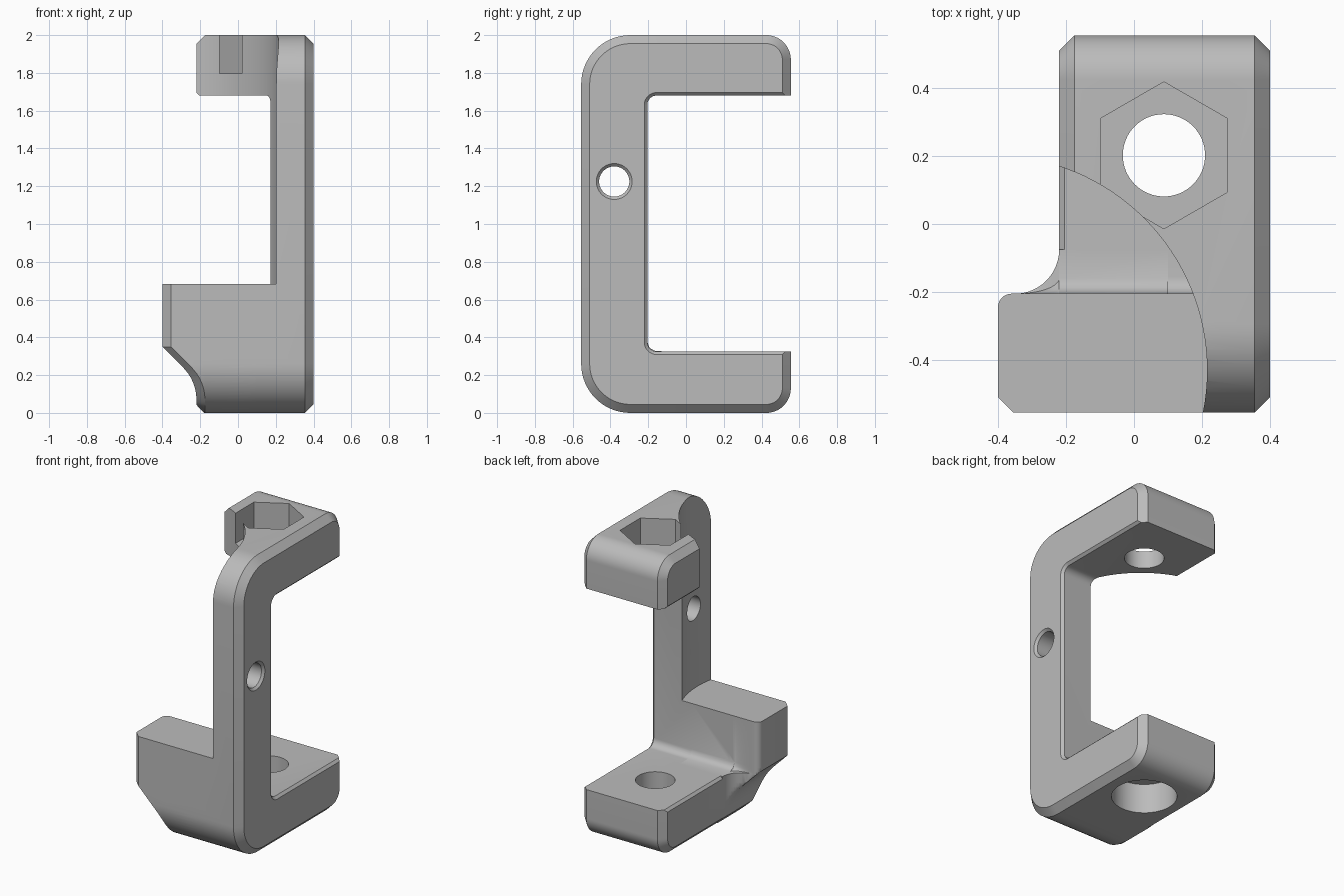
import bpy, bmesh, math
from mathutils import Vector

if "Cube" in bpy.data.objects:
    bpy.data.objects.remove(bpy.data.objects["Cube"])

grey = bpy.data.materials.new("grey_plastic")
grey.diffuse_color = (0.5, 0.5, 0.5, 1)
grey.use_nodes = True
grey.node_tree.nodes["Principled BSDF"].inputs["Base Color"].default_value = grey.diffuse_color


def loft(name, loops):
    """Closed solid through equal-length loops of 3D points."""
    bm = bmesh.new()
    rings = [[bm.verts.new(p) for p in loop] for loop in loops]
    n = len(rings[0])
    for a, b in zip(rings, rings[1:]):
        for i in range(n):
            j = (i + 1) % n
            bm.faces.new((a[i], a[j], b[j], b[i]))
    bm.faces.new(rings[0])
    bm.faces.new(rings[-1])
    bmesh.ops.recalc_face_normals(bm, faces=bm.faces[:])
    mesh = bpy.data.meshes.new(name)
    bm.to_mesh(mesh)
    bm.free()
    obj = bpy.data.objects.new(name, mesh)
    bpy.context.collection.objects.link(obj)
    obj.data.materials.append(grey)
    return obj


def arc(cx, cy, r, a0, a1, n=16):
    return [(cx + r * math.cos(math.radians(a0 + (a1 - a0) * i / n)),
             cy + r * math.sin(math.radians(a0 + (a1 - a0) * i / n))) for i in range(n + 1)]


def rod(name, x, y, z0, z1, r, n=64):
    """Upright cylinder, or hexagon with points along y when n is 6."""
    ring = arc(x, y, r, 90, 450, n)[:-1]
    return loft(name, [[(px, py, z) for px, py in ring] for z in (z0, z1)])


def combine(target, other, operation):
    mod = target.modifiers.new(operation, 'BOOLEAN')
    mod.operation, mod.object, mod.solver = operation, other, 'EXACT'
    bpy.context.view_layer.objects.active = target
    bpy.ops.object.modifier_apply(modifier=mod.name)
    bpy.data.objects.remove(other, do_unlink=True)


def c_outline(x, a, b):
    """C profile in y-z, inset by a on the outside and b on the inside."""
    pts = [(0.555 - a, 0.325 - b)]
    pts += arc(0.425, 0.13, 0.13 - a, 0, -90)
    pts += arc(-0.295, 0.26, 0.26 - a, -90, -180)
    pts += arc(-0.295, 1.74, 0.26 - a, 180, 90)
    pts += arc(0.425, 1.87, 0.13 - a, 90, 0)
    pts += [(0.555 - a, 1.68 + b)]
    pts += arc(-0.155, 1.63, 0.05 + b, 90, 180, 8)
    pts += arc(-0.155, 0.375, 0.05 + b, 180, 270, 8)
    return [(x, y, z) for y, z in pts]


# C-shaped bracket with chamfered edges
CH, IN = 0.045, 0.016
bracket = loft("bracket", [c_outline(-0.22, CH, IN), c_outline(-0.22 + IN, CH - IN, 0),
                           c_outline(-0.22 + CH, 0, 0), c_outline(0.4 - CH, 0, 0),
                           c_outline(0.4 - IN, CH - IN, 0), c_outline(0.4, CH, IN)])


def left_edge(z):
    """Left side of the block: chamfer, concave sweep, slope, upright."""
    if z < 0.04:
        return -0.18 - z
    if z < 0.07:
        return -0.22
    if z < 0.24:
        return -0.46 + math.sqrt(0.24 ** 2 - (z - 0.07) ** 2)
    return max(-0.4, -0.29 - (z - 0.24))


def block_section(z, front, k):
    """Plan of the block; k scales the fillet that blends into the lower arm."""
    left = left_edge(z)
    back = arc(-0.36, -0.245, 0.04, 180, 90, 8)
    blend = arc(-0.35, -0.075, 0.13, -88, 0, 12)
    back += [(x, -0.205 + (y + 0.205) * k) for x, y in blend]
    pts = [(0.1, front), (left + CH, front), (left, front + CH)]
    pts += [(max(x, left), y) for x, y in back]
    pts.append((0.1, back[-1][1]))
    return [(x, y, z) for x, y in pts]


# Side block, flared out from the foot of the bracket
sections = [block_section(z, y, 1) for y, z in arc(-0.295, 0.26, 0.26, -90, -180)]
for z, k in ((0.325, 1), (0.327, 0.35), (0.34, 0.15), (0.35, 0.08), (0.375, 0), (0.72, 0)):
    sections.append(block_section(z, -0.555, k))
combine(bracket, loft("side_block", sections), 'UNION')

# Round clearance above the block
combine(bracket, rod("clearance", -0.416, -0.43, 0.683, 2.2, 0.631, 128), 'DIFFERENCE')

# Bolt hole, hexagonal nut pocket and counterbore
combine(bracket, rod("bolt_hole", 0.088, 0.202, -0.1, 2.1, 0.121), 'DIFFERENCE')
combine(bracket, rod("nut_pocket", 0.088, 0.202, 1.797, 2.1, 0.216, 6), 'DIFFERENCE')
combine(bracket, rod("counterbore", 0.088, 0.202, -0.1, 0.2, 0.2), 'DIFFERENCE')

# Countersunk cross hole through the spine
steps = ((0.0, 0.08), (0.385, 0.08), (0.401, 0.096), (0.45, 0.096))
cross = loft("cross_hole", [[(x, y, z) for y, z in arc(-0.38, 1.225, r, 0, 360, 48)[:-1]]
                            for x, r in steps])
combine(bracket, cross, 'DIFFERENCE')

# Smooth curved faces, keep hard edges
bpy.ops.object.select_all(action='DESELECT')
bracket.select_set(True)
bpy.context.view_layer.objects.active = bracket
bpy.ops.object.shade_smooth_by_angle(angle=math.radians(30))
